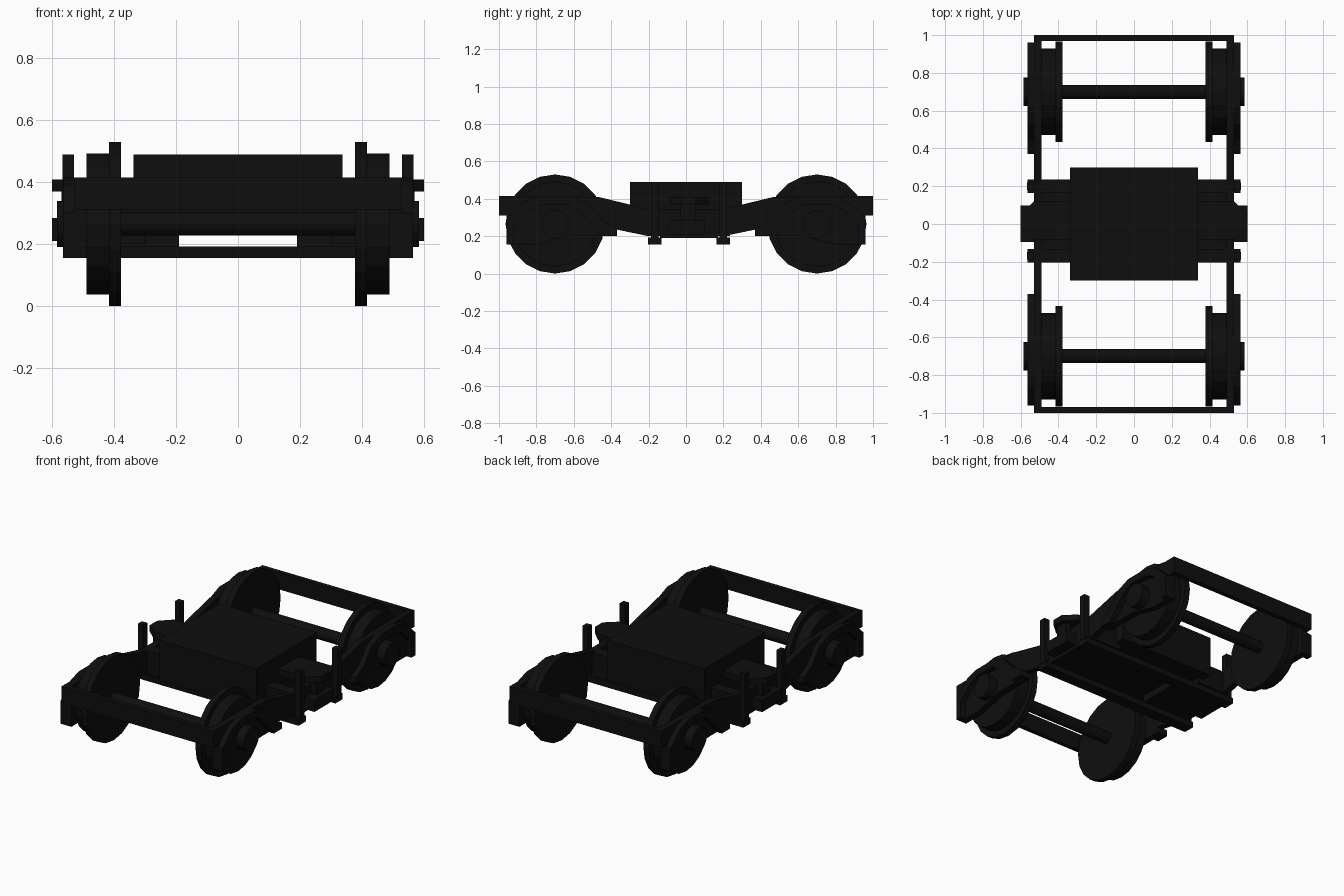
import bpy, bmesh, math

if "Cube" in bpy.data.objects:
    bpy.data.objects.remove(bpy.data.objects["Cube"])

black = bpy.data.materials.new("soot_black")
black.diffuse_color = (0.0045, 0.0045, 0.0045, 1)
black.use_nodes = True
black.node_tree.nodes["Principled BSDF"].inputs["Base Color"].default_value = black.diffuse_color


def finish(name, bm):
    bmesh.ops.recalc_face_normals(bm, faces=bm.faces)
    mesh = bpy.data.meshes.new(name)
    bm.to_mesh(mesh)
    bm.free()
    mesh.materials.append(black)
    obj = bpy.data.objects.new(name, mesh)
    bpy.context.collection.objects.link(obj)
    return obj


def prism(name, points, lo, hi, axis):
    """Extrude a 2D outline: axis 'x' takes (y, z) points, axis 'z' takes (x, y)."""
    bm = bmesh.new()
    place = (lambda p, d: (d, p[0], p[1])) if axis == "x" else (lambda p, d: (p[0], p[1], d))
    a = [bm.verts.new(place(p, lo)) for p in points]
    b = [bm.verts.new(place(p, hi)) for p in points]
    bm.faces.new(a)
    bm.faces.new(b[::-1])
    n = len(points)
    for i in range(n):
        bm.faces.new((a[i], a[(i + 1) % n], b[(i + 1) % n], b[i]))
    return finish(name, bm)


def box(name, x, y, z):
    return prism(name, [(x[0], y[0]), (x[1], y[0]), (x[1], y[1]), (x[0], y[1])], z[0], z[1], "z")


def disc(name, y, z, r, x0, x1, sides=20):
    ring = [(y + r * math.cos(2 * math.pi * i / sides),
             z + r * math.sin(2 * math.pi * i / sides)) for i in range(sides)]
    return prism(name, ring, x0, x1, "x")


def span(s, a, b):
    return sorted((s * a, s * b))


AXLE_Y, AXLE_Z = 0.70, 0.265

# Wheelsets and end beams
for e in (-1, 1):
    y = e * AXLE_Y
    disc("axle", y, AXLE_Z, 0.037, -0.40, 0.40, 12)
    box("end_beam", (-0.53, 0.53), span(e, 0.97, 1.0), (0.31, 0.415))
    for s in (-1, 1):
        disc("wheel_flange", y, AXLE_Z, 0.265, *span(s, 0.378, 0.416))
        disc("wheel_tread", y, AXLE_Z, 0.228, *span(s, 0.416, 0.49))
        disc("axle_box", y, AXLE_Z, 0.075, *span(s, 0.49, 0.585), 16)

# Side frames, dropped in the middle, with a guard around each axle
half = [(1.0, 0.415), (1.0, 0.31), (0.96, 0.31), (0.96, 0.155), (0.80, 0.155),
        (0.62, 0.20), (0.37, 0.20), (0.37, 0.235), (0.20, 0.20)]
top = [(0.20, 0.345), (0.47, 0.41)]
frame = half + [(-y, z) for y, z in half[::-1]] + [(-y, z) for y, z in top[::-1]] + top
arch = [(0.96, 0.155), (0.96, 0.30), (0.86, 0.39), (0.78, 0.415), (0.62, 0.415),
        (0.53, 0.38), (0.44, 0.28), (0.37, 0.24), (0.37, 0.20), (0.45, 0.20),
        (0.56, 0.32), (0.63, 0.37), (0.77, 0.37), (0.84, 0.34), (0.92, 0.26), (0.92, 0.155)]
for s in (-1, 1):
    prism("side_frame", frame, *span(s, 0.49, 0.53), "x")
    for e in (-1, 1):
        prism("axle_guard", [(e * y, z) for y, z in arch], *span(s, 0.53, 0.565), "x")

# Central body and bolster with tapered ends
box("center_block", (-0.338, 0.338), (-0.30, 0.30), (0.235, 0.49))
prism("bolster", [(-0.60, -0.024), (-0.53, -0.085), (0.53, -0.085), (0.60, -0.024),
                  (0.60, 0.05), (0.53, 0.12), (-0.53, 0.12), (-0.60, 0.05)], 0.37, 0.408, "z")

# Spring suspension at each side
for s in (-1, 1):
    box("spring_seat", span(s, 0.45, 0.60), (-0.095, 0.098), (0.21, 0.284))
    box("spring_buckle", span(s, 0.53, 0.57), (-0.03, 0.05), (0.284, 0.37))
    box("spring_plank", span(s, 0.19, 0.53), (-0.14, 0.17), (0.19, 0.235))

# Cross bars with upright hangers
for y in (-0.168, 0.20):
    box("cross_bar", (-0.565, 0.565), (y - 0.036, y + 0.036), (0.155, 0.192))
    for s in (-1, 1):
        box("hanger", span(s, 0.529, 0.567), (y - 0.02, y + 0.02), (0.19, 0.49))
        box("transom_end", span(s, 0.30, 0.53), (y - 0.036, y + 0.036), (0.20, 0.345))
